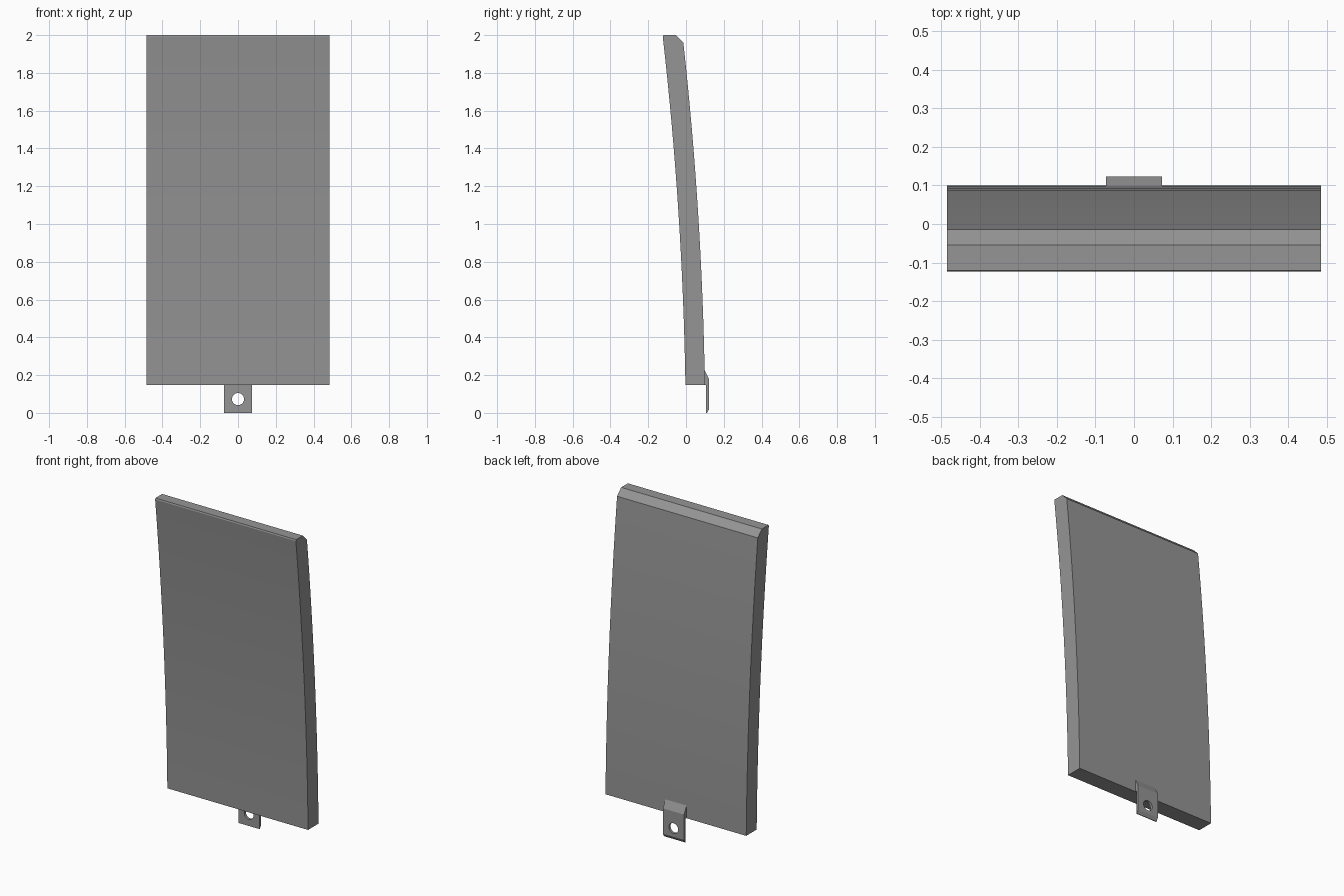
import bpy, bmesh, math

if "Cube" in bpy.data.objects:
    bpy.data.objects.remove(bpy.data.objects["Cube"])

grey = bpy.data.materials.new("grey")
grey.diffuse_color = (0.3, 0.3, 0.3, 1)
grey.use_nodes = True
grey.node_tree.nodes["Principled BSDF"].inputs["Base Color"].default_value = grey.diffuse_color


def extrude_profile(name, profile, half_width):
    """Sweep a (y, z) outline along x, symmetric about x = 0."""
    bm = bmesh.new()
    face = bm.faces.new([bm.verts.new((-half_width, y, z)) for y, z in profile])
    ret = bmesh.ops.extrude_face_region(bm, geom=[face])
    verts = [g for g in ret["geom"] if isinstance(g, bmesh.types.BMVert)]
    bmesh.ops.translate(bm, verts=verts, vec=(2 * half_width, 0, 0))
    bmesh.ops.recalc_face_normals(bm, faces=bm.faces)
    mesh = bpy.data.meshes.new(name)
    bm.to_mesh(mesh)
    bm.free()
    obj = bpy.data.objects.new(name, mesh)
    bpy.context.collection.objects.link(obj)
    mesh.materials.append(grey)
    return obj


def smooth(obj):
    bpy.ops.object.select_all(action="DESELECT")
    obj.select_set(True)
    bpy.context.view_layer.objects.active = obj
    bpy.ops.object.shade_smooth_by_angle(angle=math.radians(20))


def arc(z_end, y_start, y_end, steps=16):
    """Gentle arc rising from the bottom edge and leaning forward."""
    z0 = 0.147
    pts = []
    for i in range(steps + 1):
        t = i / steps
        bend = 0.25 * t + 0.75 * t * t
        pts.append((y_start + (y_end - y_start) * bend, z0 + (z_end - z0) * t))
    return pts


# Curved panel with a chamfered back top edge and a fine front top edge
front = arc(1.992, -0.003, -0.123)
back = arc(1.96, 0.1, -0.014)
panel = extrude_profile("panel", front + [(-0.12, 2.0), (-0.054, 2.0)] + back[::-1], 0.485)
smooth(panel)

# Mounting tab on the back, sloping into the panel at its top
tab = extrude_profile("mounting_tab", [
    (0.107, 0.0), (0.111, 0.0), (0.123, 0.02), (0.123, 0.178),
    (0.098, 0.226), (0.098, 0.15), (0.107, 0.147)], 0.073)

# Round screw hole through the tab
bpy.ops.mesh.primitive_cylinder_add(
    vertices=32, radius=0.032, depth=0.2, location=(0, 0.11, 0.073),
    rotation=(math.pi / 2, 0, 0))
cutter = bpy.context.object
cutter.name = "hole_cutter"
cut = tab.modifiers.new("hole", "BOOLEAN")
cut.object = cutter
cut.solver = "EXACT"
bpy.context.view_layer.objects.active = tab
bpy.ops.object.modifier_apply(modifier=cut.name)
bpy.data.objects.remove(cutter)
smooth(tab)
